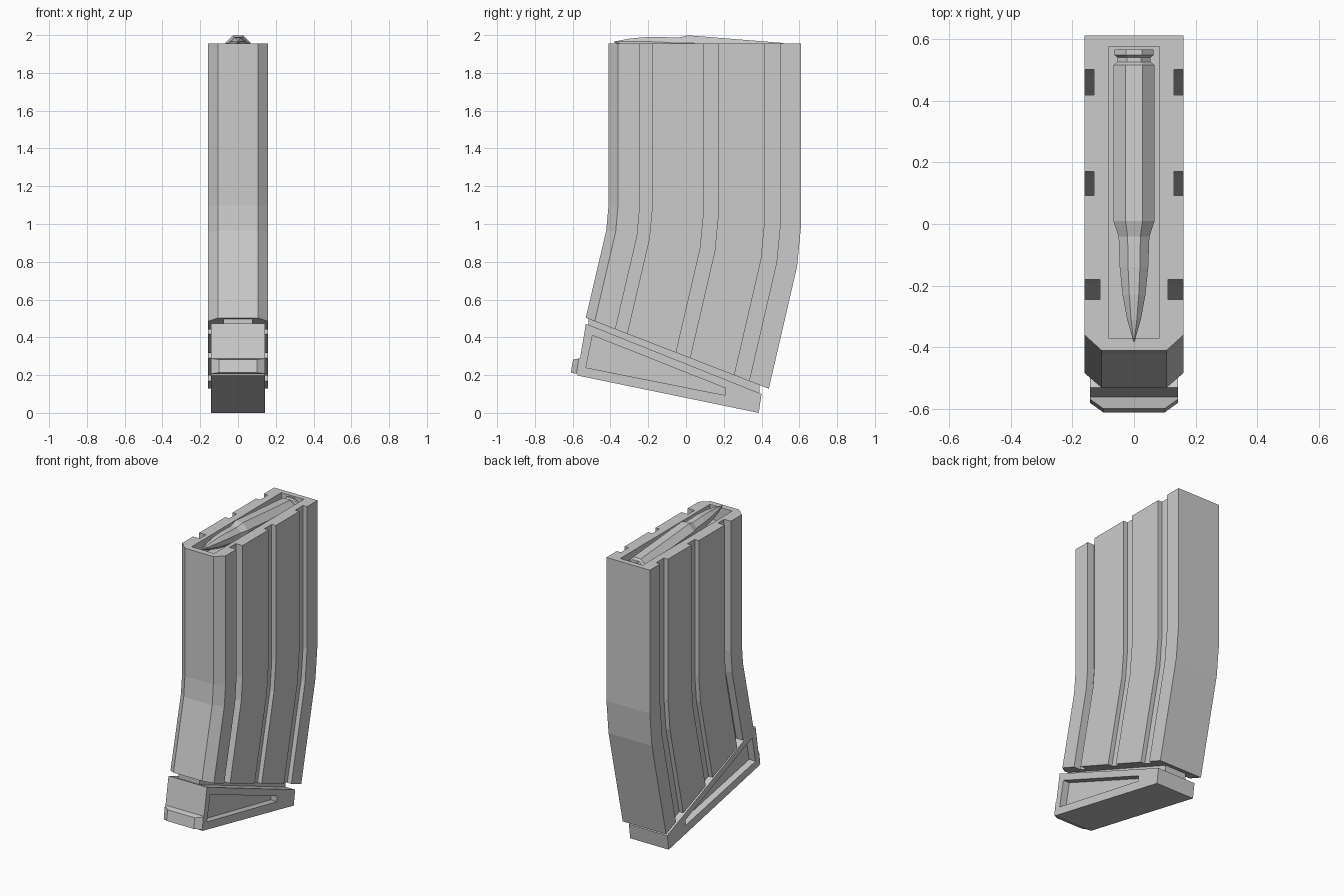
import bpy
import bmesh
from math import cos, sin, pi

cube = bpy.data.objects.get("Cube")
if cube:
    bpy.data.objects.remove(cube, do_unlink=True)

# Single matte grey for every part
grey = bpy.data.materials.new("plain_grey")
grey.use_nodes = True
colour = (0.6, 0.6, 0.6, 1)
grey.diffuse_color = colour
grey.node_tree.nodes["Principled BSDF"].inputs["Base Color"].default_value = colour


def loft(name, rows):
    """Skin a stack of closed rings and cap both ends."""
    bm = bmesh.new()
    rings = [[bm.verts.new(p) for p in row] for row in rows]
    n = len(rings[0])
    for a, b in zip(rings, rings[1:]):
        for i in range(n):
            j = (i + 1) % n
            bm.faces.new((a[i], a[j], b[j], b[i]))
    bm.faces.new(rings[0])
    bm.faces.new(rings[-1])
    bmesh.ops.recalc_face_normals(bm, faces=bm.faces)
    mesh = bpy.data.meshes.new(name)
    bm.to_mesh(mesh)
    bm.free()
    mesh.materials.append(grey)
    obj = bpy.data.objects.new(name, mesh)
    bpy.context.collection.objects.link(obj)
    return obj


def slab(name, outline, x0, x1):
    """Extrude a side outline (y, z) across x."""
    return loft(name, [[(x, y, z) for y, z in outline] for x in (x0, x1)])


def cut(target, cutter):
    mod = target.modifiers.new("cut", 'BOOLEAN')
    mod.operation = 'DIFFERENCE'
    mod.solver = 'EXACT'
    mod.object = cutter
    bpy.context.view_layer.objects.active = target
    bpy.ops.object.modifier_apply(modifier=mod.name)
    bpy.data.objects.remove(cutter, do_unlink=True)


# Body: grooved plan swept down a forward bend
W = 0.16
half = [(0.105, -0.41), (W, -0.36)]
for y0, y1, x in ((-0.245, -0.18, 0.11), (0.093, 0.17, 0.13), (0.418, 0.5, 0.13)):
    half += [(W, y0), (x, y0), (x, y1), (W, y1)]
half.append((W, 0.61))
plan = half + [(-x, y) for x, y in reversed(half)]


def lower_edge(x, y):
    yb = y - 0.141 - 0.05 * y
    return (x, yb, 0.298 - 0.387 * yb)


body = loft("magazine_body", [
    [(x, y, 1.955) for x, y in plan],
    [(x, y, 1.06 - 0.1 * y) for x, y in plan],
    [(x, y - 0.016 - 0.01 * y, 0.89 - 0.19 * y) for x, y in plan],
    [lower_edge(x, y) for x, y in plan],
])

# Feed opening in the top
opening = [(-0.083, -0.37), (0.083, -0.37), (0.083, 0.575), (-0.083, 0.575)]
cut(body, loft("opening_cutter", [[(x, y, z) for x, y in opening] for z in (1.86, 2.1)]))

# Cartridge: faceted turned profile (y, radius), nose tipped up
SIDES = 8
turned = [(0.565, 0.068), (0.547, 0.068), (0.54, 0.058), (0.525, 0.058),
          (0.515, 0.072), (0.01, 0.072), (-0.04, 0.054), (-0.14, 0.05),
          (-0.23, 0.04), (-0.31, 0.024), (-0.38, 0.002)]
angles = [2 * pi * (i + 0.5) / SIDES for i in range(SIDES)]
loft("cartridge", [
    [(r * cos(a), y, 1.933 - 0.08 * y + r * sin(a)) for a in angles]
    for y, r in turned])

# Narrow neck between body and floor plate
slab("neck", [(-0.515, 0.44), (-0.515, 0.52), (0.39, 0.17), (0.39, 0.08)], -0.078, 0.078)

# Floor plate with a tapered recess on each side
plate = slab("floor_plate", [(-0.53, 0.472), (0.4, 0.1), (0.385, 0),
                             (-0.575, 0.198), (-0.56, 0.295)], -0.142, 0.142)
recess = [(-0.495, 0.41), (-0.53, 0.24), (0.21, 0.093), (0.21, 0.13)]
for s in (-1, 1):
    cut(plate, slab("recess_cutter", recess, s * 0.095, s * 0.2))

# Chamfered lip at the front of the floor plate
lip = [(0.142, -0.54), (0.142, -0.58), (0.1, -0.61)]
lip += [(-x, y) for x, y in reversed(lip)]
loft("front_lip", [
    [(x, y, 0.09 - 0.202 * y) for x, y in lip],
    [(x, y + 0.012, 0.392 + 0.18 * y) for x, y in lip],
])
